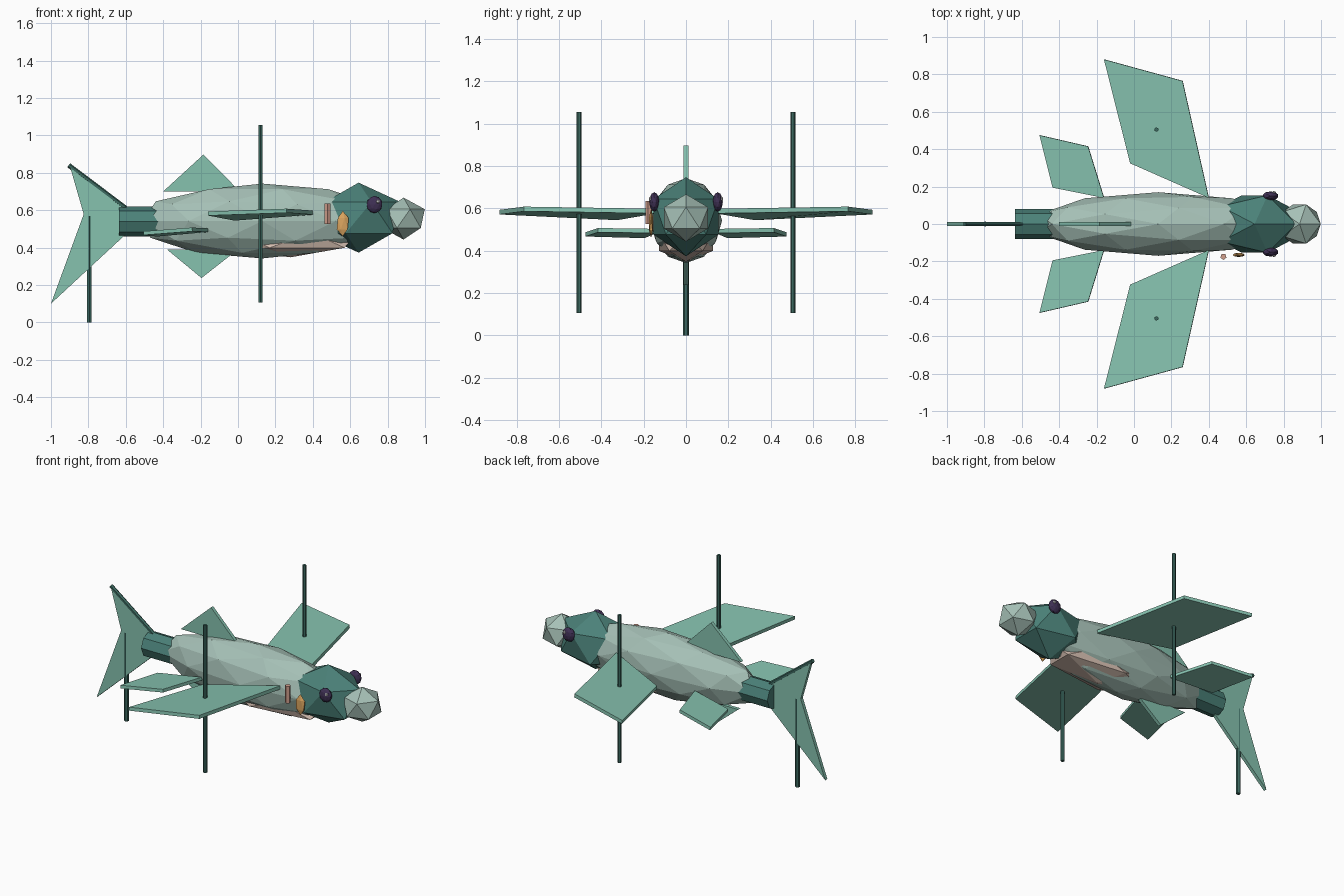
import bpy, bmesh
from mathutils import Vector, Matrix

if "Cube" in bpy.data.objects:
    bpy.data.objects.remove(bpy.data.objects["Cube"])


def material(name, rgb):
    m = bpy.data.materials.new(name)
    m.diffuse_color = (*rgb, 1)
    m.use_nodes = True
    m.node_tree.nodes["Principled BSDF"].inputs["Base Color"].default_value = m.diffuse_color
    return m


PALE = material("pale_scales", (.38, .53, .47))
DARK = material("dark_scales", (.07, .22, .19))
FIN = material("fin_green", (.24, .54, .43))
RAY = material("fin_ray_green", (.045, .14, .115))
EYE = material("eye_purple", (.05, .03, .09))
GLINT = material("eye_glint", (.8, .8, .8))
BELLY = material("belly_cream", (.67, .52, .44))
ORANGE = material("gill_orange", (.72, .38, .115))
PINK = material("gill_pink", (.65, .35, .27))


def finish(bm, name, mat):
    bmesh.ops.recalc_face_normals(bm, faces=bm.faces)
    me = bpy.data.meshes.new(name)
    bm.to_mesh(me)
    bm.free()
    me.materials.append(mat)
    ob = bpy.data.objects.new(name, me)
    bpy.context.collection.objects.link(ob)
    return ob


def ball(name, centre, radii, mat, level=1):
    bm = bmesh.new()
    bmesh.ops.create_icosphere(bm, subdivisions=level, radius=1)
    bmesh.ops.scale(bm, vec=radii, verts=bm.verts)
    bmesh.ops.translate(bm, vec=centre, verts=bm.verts)
    return finish(bm, name, mat)


def rod(name, start, end, radius, mat, sides=6):
    a, b = Vector(start), Vector(end)
    bm = bmesh.new()
    turn = (b - a).to_track_quat('Z', 'Y').to_matrix().to_4x4()
    bmesh.ops.create_cone(bm, cap_ends=True, segments=sides, radius1=radius, radius2=radius,
                          depth=(b - a).length, matrix=Matrix.Translation((a + b) / 2) @ turn)
    return finish(bm, name, mat)


def plate(name, points, thickness, mat):
    # flat outline thickened equally on both sides
    pts = [Vector(p) for p in points]
    n = (pts[2] - pts[0]).cross(pts[3 % len(pts)] - pts[1]).normalized() * thickness / 2
    bm = bmesh.new()
    top = [bm.verts.new(p + n) for p in pts]
    low = [bm.verts.new(p - n) for p in pts]
    bm.faces.new(top)
    bm.faces.new(low[::-1])
    for i in range(len(pts)):
        j = (i + 1) % len(pts)
        bm.faces.new((top[j], top[i], low[i], low[j]))
    return finish(bm, name, mat)


# Body, belly, head and snout
ball("body", (.13, 0, .542), (.67, .17, .2), PALE, 2)
ball("belly", (.28, 0, .44), (.4, .15, .092), BELLY)
ball("head", (.645, 0, .56), (.25, .18, .187), DARK)
ball("snout", (.885, 0, .555), (.127, .123, .112), PALE)

# Tail stalk, tail fin and its rays
rod("tail_stalk", (-.635, 0, .54), (-.38, 0, .54), .08, DARK, 8)
plate("tail_fin", [(-.9, 0, .84), (-.52, 0, .545), (-1, 0, .1), (-.825, 0, .578)], .022, FIN)
rod("tail_ray_upper", (-.905, 0, .84), (-.56, 0, .58), .013, RAY)
rod("tail_ray_lower", (-.795, 0, 0), (-.795, 0, .57), .014, RAY)

# Dorsal and anal fins
plate("dorsal_fin", [(-.4, 0, .7), (-.185, 0, .897), (.01, 0, .7)], .022, FIN)
plate("anal_fin", [(-.38, 0, .39), (-.195, 0, .237), (0, 0, .39)], .022, FIN)

# Paired fins, rays and eyes
for side, s in (("right", -1), ("left", 1)):
    plate("pectoral_fin_" + side, [(.4, s * .14, .587), (.26, s * .765, .597),
                                   (-.16, s * .88, .582), (-.02, s * .325, .555)], .022, FIN)
    plate("pelvic_fin_" + side, [(-.16, s * .14, .493), (-.245, s * .415, .497),
                                 (-.505, s * .475, .477), (-.435, s * .195, .469)], .02, FIN)
    rod("pectoral_ray_" + side, (.12, s * .505, .105), (.12, s * .505, 1.055), .012, RAY)
    ball("eye_" + side, (.73, s * .15, .63), (.043, .024, .046), EYE, 2)
    ball("eye_glint_" + side, (.748, s * .168, .645), (.012, .009, .012), GLINT)

# Gill markings on the near side
ball("gill_plate", (.56, -.165, .528), (.036, .012, .068), ORANGE)
rod("gill_bar", (.478, -.175, .525), (.478, -.175, .635), .017, PINK, 5)
